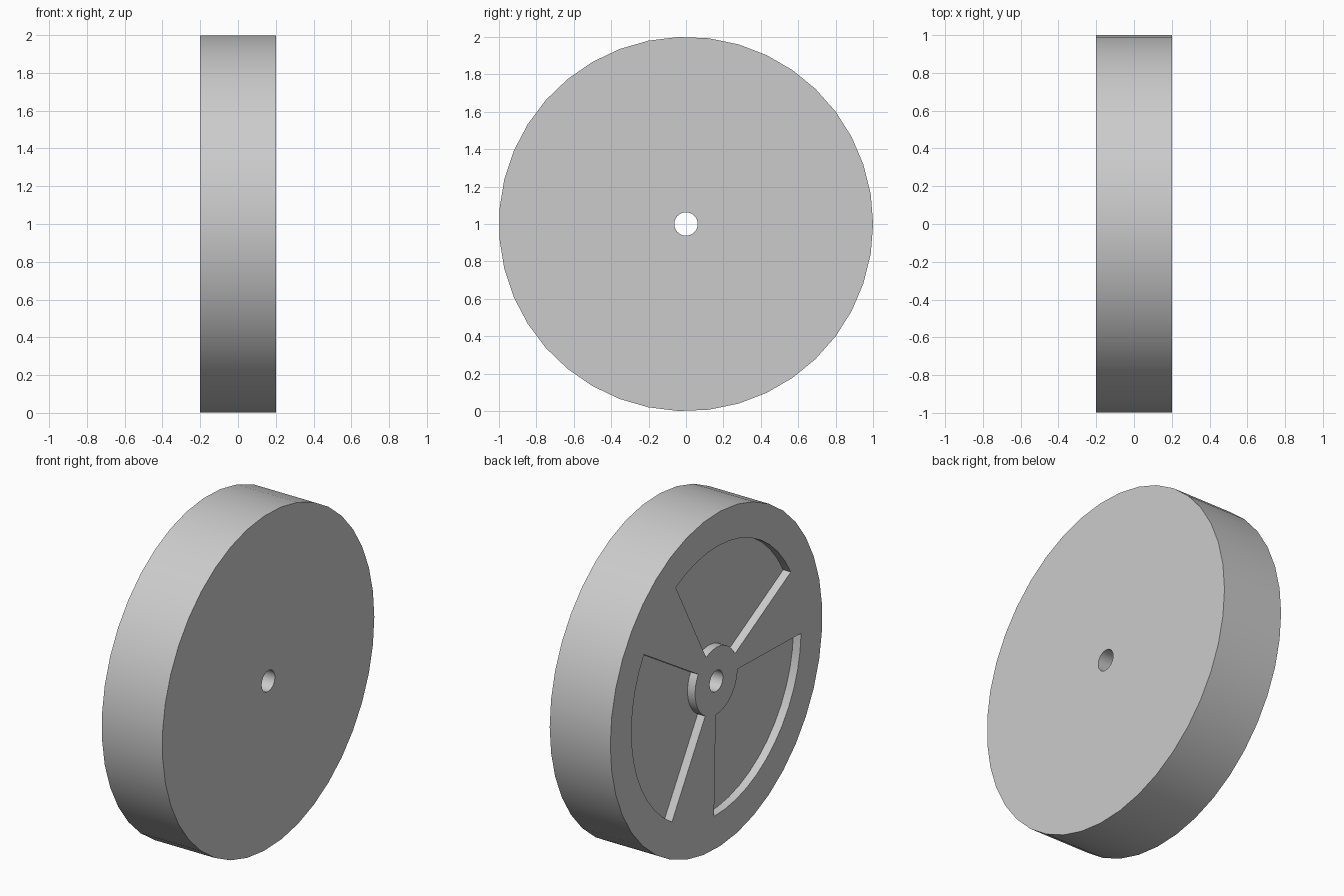
import bpy
import bmesh
from math import cos, sin, radians, pi

RADIUS, HALF_WIDTH, AXLE_Z = 1.0, 0.2, 1.0
SIDES, BORE = 39, 0.0625
HUB, RIM, DEPTH = 0.2, 0.8, 0.05

cube = bpy.data.objects.get("Cube")
if cube:
    bpy.data.objects.remove(cube, do_unlink=True)

grey = bpy.data.materials.new("light grey")
grey.use_nodes = True
grey.diffuse_color = (0.6, 0.6, 0.6, 1)
grey.node_tree.nodes["Principled BSDF"].inputs["Base Color"].default_value = grey.diffuse_color


def arc(radius, start, end, steps):
    """Points (y, z) on an arc about the axle, angles in radians from +y."""
    angles = [start + (end - start) * i / steps for i in range(steps + 1)]
    return [(radius * cos(a), AXLE_Z + radius * sin(a)) for a in angles]


def prism(name, outline, x0, x1):
    """Extrude a (y, z) outline along x."""
    bm = bmesh.new()
    face = bm.faces.new([bm.verts.new((x0, y, z)) for y, z in outline])
    grown = bmesh.ops.extrude_face_region(bm, geom=[face])["geom"]
    moved = [v for v in grown if isinstance(v, bmesh.types.BMVert)]
    bmesh.ops.translate(bm, verts=moved, vec=(x1 - x0, 0, 0))
    bmesh.ops.recalc_face_normals(bm, faces=bm.faces)
    mesh = bpy.data.meshes.new(name)
    bm.to_mesh(mesh)
    bm.free()
    mesh.materials.append(grey)
    obj = bpy.data.objects.new(name, mesh)
    bpy.context.collection.objects.link(obj)
    return obj


# Solid wheel disc
wheel = prism("wheel", arc(RADIUS, 0, 2 * pi, SIDES)[:-1], -HALF_WIDTH, HALF_WIDTH)

# Cutters: axle bore and three shallow quarter-ring pockets on one face
cutters = [prism("bore_cutter", arc(BORE, 0, 2 * pi, SIDES)[:-1], -1, 1)]
for i in range(3):
    start = radians(61.5 + 120 * i)
    end = start + pi / 2
    outline = arc(RIM, start, end, 12) + arc(HUB, end, start, 12)
    cutters.append(prism("pocket_cutter", outline, -1, -HALF_WIDTH + DEPTH))

bpy.ops.object.select_all(action="DESELECT")
bpy.context.view_layer.objects.active = wheel
wheel.select_set(True)
for cutter in cutters:
    cutter.hide_render = True
    cut = wheel.modifiers.new("cut", "BOOLEAN")
    cut.operation = "DIFFERENCE"
    cut.solver = "EXACT"
    cut.object = cutter
    bpy.ops.object.modifier_apply(modifier=cut.name)
    bpy.data.objects.remove(cutter, do_unlink=True)

# Rounded surfaces smooth, corners sharp
bpy.ops.object.shade_smooth_by_angle(angle=radians(30))
